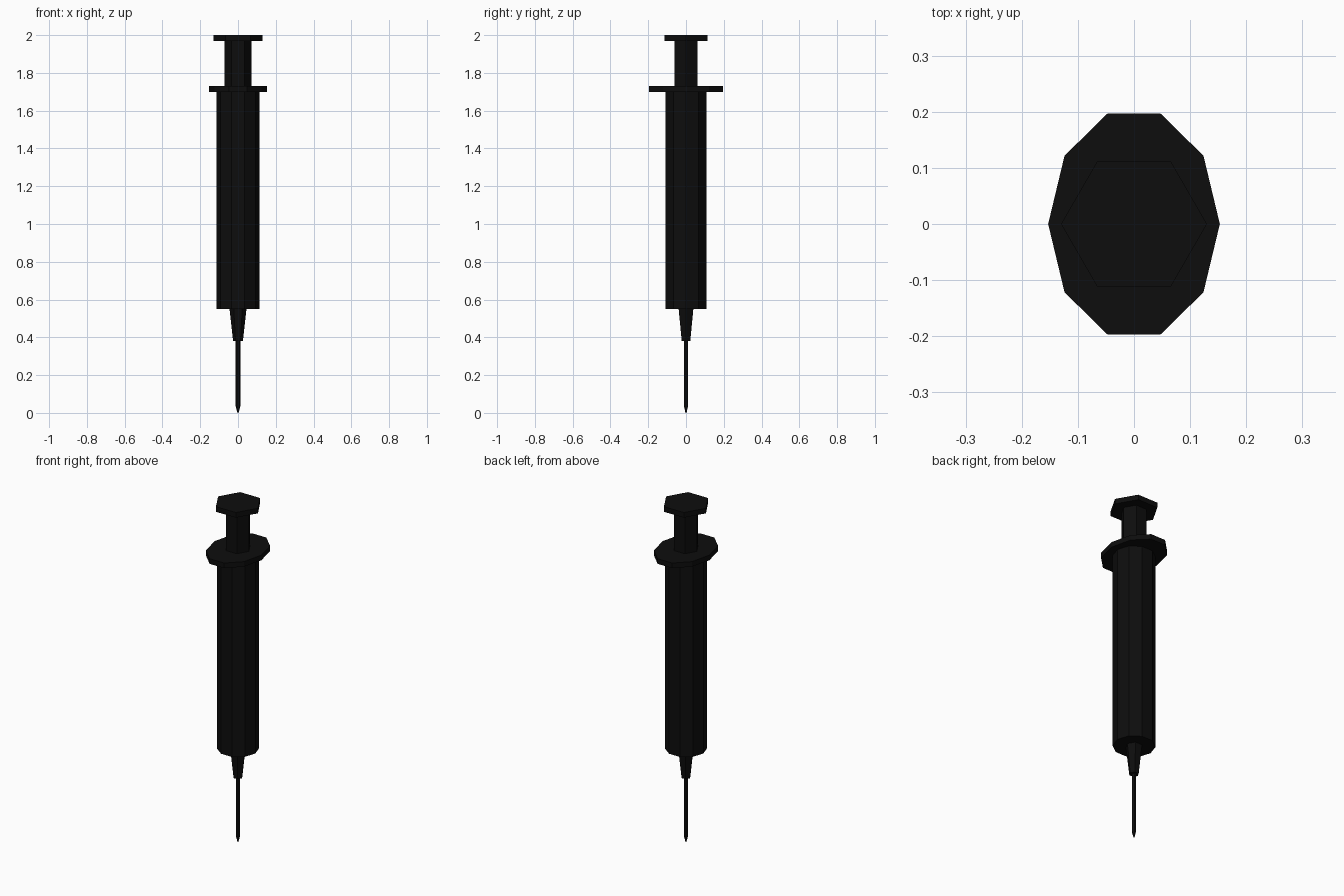
import bpy, bmesh
from math import cos, sin, tau

if "Cube" in bpy.data.objects:
    bpy.data.objects.remove(bpy.data.objects["Cube"])

black = bpy.data.materials.new("black")
black.diffuse_color = (0.004, 0.004, 0.004, 1)
black.use_nodes = True
black.node_tree.nodes["Principled BSDF"].inputs["Base Color"].default_value = black.diffuse_color


def prism(name, sides, rings):
    """Closed flat-faced body from rings of (z, x radius, y radius), corners on the x axis."""
    bm = bmesh.new()
    loops = [[bm.verts.new((rx * cos(tau * i / sides), ry * sin(tau * i / sides), z))
              for i in range(sides)] for z, rx, ry in rings]
    for low, high in zip(loops, loops[1:]):
        for i in range(sides):
            j = (i + 1) % sides
            bm.faces.new((low[i], low[j], high[j], high[i]))
    bm.faces.new(loops[0][::-1])
    bm.faces.new(loops[-1])
    mesh = bpy.data.meshes.new(name)
    bm.to_mesh(mesh)
    bm.free()
    mesh.materials.append(black)
    obj = bpy.data.objects.new(name, mesh)
    bpy.context.collection.objects.link(obj)
    return obj


# Needle with tapered point
prism("needle", 6, [(0, 0.003, 0.003), (0.035, 0.0125, 0.0125), (0.38, 0.0125, 0.0125)])

# Tapered nozzle joining needle to barrel
prism("nozzle", 6, [(0.38, 0.026, 0.026), (0.55, 0.045, 0.045)])

# Ten-sided barrel and its oval finger flange
prism("barrel", 10, [(0.55, 0.113, 0.113), (1.70, 0.113, 0.113)])
prism("finger_flange", 10, [(1.70, 0.153, 0.207), (1.73, 0.153, 0.207)])

# Six-sided plunger rod and thumb rest
prism("plunger_rod", 6, [(1.73, 0.071, 0.071), (1.97, 0.071, 0.071)])
prism("thumb_rest", 6, [(1.97, 0.13, 0.13), (2.0, 0.13, 0.13)])
